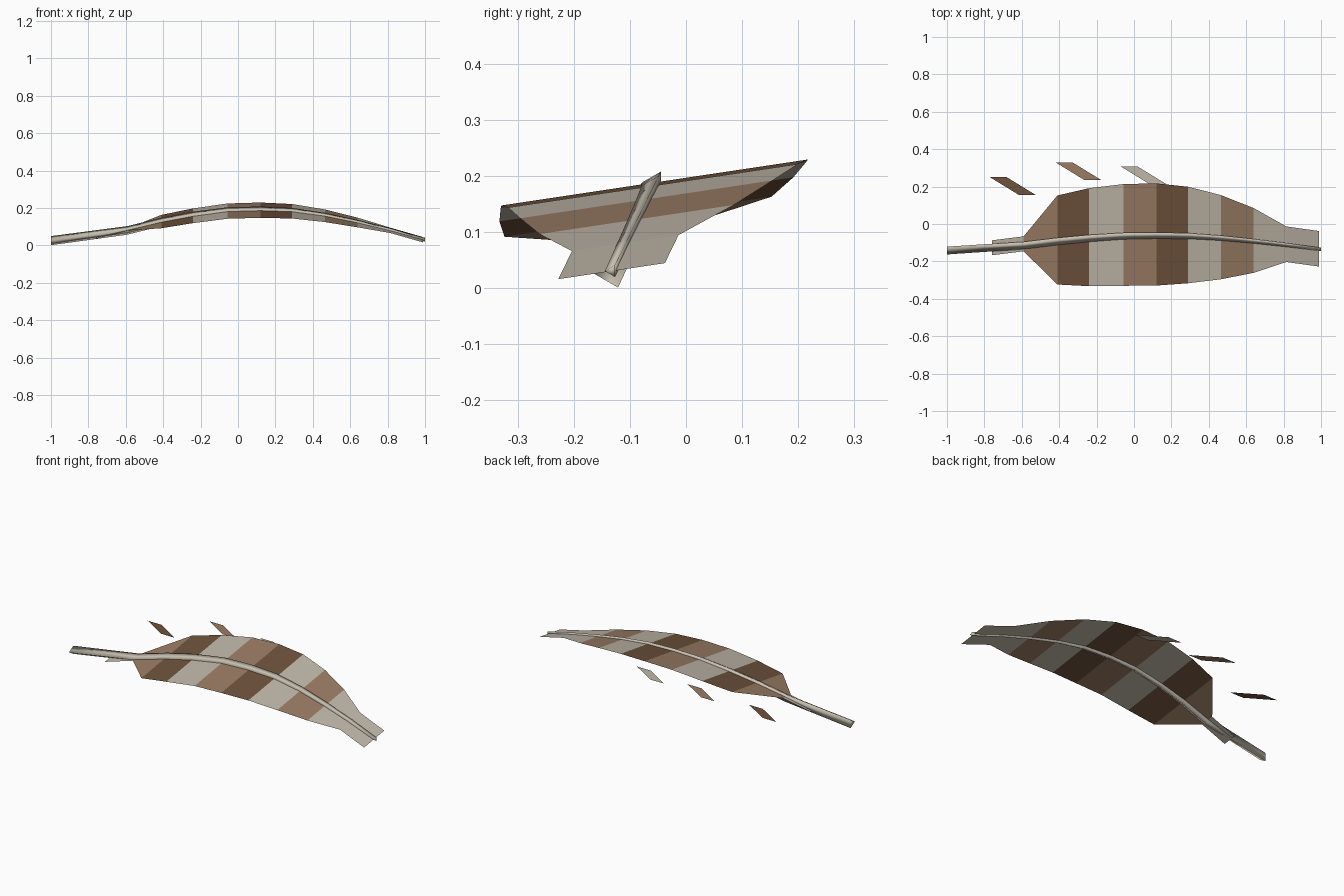
import bpy
import bmesh
from math import cos, sin, pi

cube = bpy.data.objects.get("Cube")
if cube:
    bpy.data.objects.remove(cube, do_unlink=True)


def material(name, rgb):
    mat = bpy.data.materials.new(name)
    mat.use_nodes = True
    color = (*rgb, 1)
    mat.diffuse_color = color
    bsdf = next(n for n in mat.node_tree.nodes if n.type == "BSDF_PRINCIPLED")
    bsdf.inputs["Base Color"].default_value = color
    return mat


pale = material("pale_barb", (0.52, 0.47, 0.39))
tan = material("tan_barb", (0.32, 0.20, 0.125))
brown = material("dark_brown_barb", (0.155, 0.085, 0.045))
ivory = material("ivory_shaft", (0.58, 0.53, 0.44))


def finish(name, bm, mats):
    bm.normal_update()
    mesh = bpy.data.meshes.new(name)
    bm.to_mesh(mesh)
    bm.free()
    for mat in mats:
        mesh.materials.append(mat)
    obj = bpy.data.objects.new(name, mesh)
    bpy.context.collection.objects.link(obj)
    return obj


def center_y(z):
    # The arch of the feather lies in a leaning plane
    return -0.135 + 0.485 * (z - 0.025)


# Vane: banded strip given as (x, centre height, half width)
SLOPE = 0.15
stations = [
    (-0.76, 0.041, 0.04), (-0.59, 0.085, 0.04), (-0.41, 0.127, 0.238),
    (-0.24, 0.158, 0.262), (-0.055, 0.183, 0.272), (0.12, 0.188, 0.273),
    (0.29, 0.182, 0.258), (0.465, 0.158, 0.225), (0.64, 0.122, 0.173),
    (0.815, 0.08, 0.095), (0.99, 0.03, 0.095),
]
bands = [0, 1, 2, 0, 1, 2, 0, 1, 0, 0]
bm = bmesh.new()
rows = []
for x, z, half in stations:
    y = center_y(z)
    rows.append([bm.verts.new((x, y + s * half, z + s * half * SLOPE)) for s in (-1, 1)])
for a, b, band in zip(rows, rows[1:], bands):
    bm.faces.new((a[0], b[0], b[1], a[1])).material_index = band
finish("vane", bm, [pale, tan, brown])

# Shaft: tapering three-sided tube given as (x, centre height, radius)
path = [
    (-1, 0.025, 0.028), (-0.59, 0.08, 0.0265), (-0.41, 0.125, 0.026),
    (-0.24, 0.158, 0.025), (-0.055, 0.183, 0.0235), (0.12, 0.188, 0.0225),
    (0.29, 0.182, 0.0205), (0.465, 0.158, 0.018), (0.64, 0.122, 0.016),
    (0.815, 0.08, 0.014), (1, 0.03, 0.012),
]
SIDES = 3
bm = bmesh.new()
rings = []
for x, z, r in path:
    y = center_y(z)
    angles = [pi + 2 * pi * i / SIDES for i in range(SIDES)]
    rings.append([bm.verts.new((x, y + r * cos(t), z + r * sin(t))) for t in angles])
for a, b in zip(rings, rings[1:]):
    for i in range(SIDES):
        j = (i + 1) % SIDES
        bm.faces.new((a[i], a[j], b[j], b[i]))
bm.faces.new(rings[0])
bm.faces.new(rings[-1])
bmesh.ops.recalc_face_normals(bm, faces=bm.faces)
for face in bm.faces:
    face.smooth = True
finish("shaft", bm, [ivory])

# Loose tufts: flat slanted slivers floating beside the vane
tufts = [
    ("rear_tuft", -0.77, 0.25, 0.118, brown),
    ("middle_tuft", -0.42, 0.33, 0.178, tan),
    ("front_tuft", -0.07, 0.307, 0.181, pale),
]
for name, x, y, z, mat in tufts:
    bm = bmesh.new()
    outline = [(0, 0), (0.155, -0.095), (0.245, -0.095), (0.09, 0)]
    bm.faces.new([bm.verts.new((x + dx, y + dy, z)) for dx, dy in outline])
    finish(name, bm, [mat])
